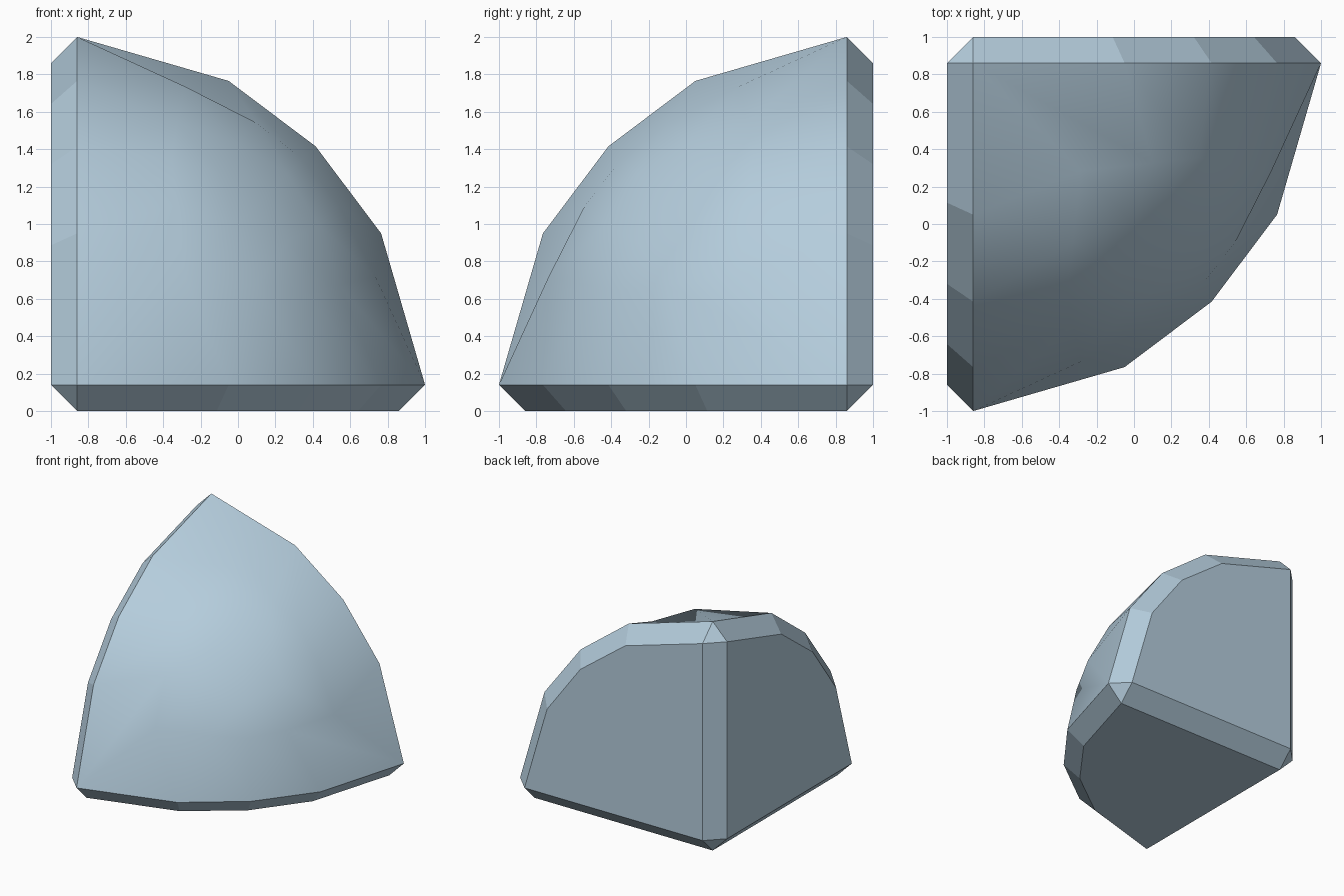
import bpy, bmesh
from mathutils import Vector

if "Cube" in bpy.data.objects:
    bpy.data.objects.remove(bpy.data.objects["Cube"])

R, C = 2.008, 0.14          # dome radius, chamfer width

mat = bpy.data.materials.new("pale blue grey")
mat.diffuse_color = (0.46, 0.61, 0.72, 1)
mat.use_nodes = True
mat.node_tree.nodes["Principled BSDF"].inputs["Base Color"].default_value = mat.diffuse_color

bm = bmesh.new()
smooth_faces = []


def face(points, smooth=False):
    """Add a face in all three cyclic orientations around the corner axis."""
    for k in range(3):
        vs = []
        for p in points:
            p = tuple(p)
            q = p[k:] + p[:k]
            vs.append(bm.verts.new((q[0] - 1, 1 - q[1], q[2])))
        f = bm.faces.new(vs)
        f.smooth = smooth


def on_sphere(*pts):
    s = sum((Vector(p) for p in pts), Vector())
    return s.normalized() * R


# outlines along one side: chamfer inner edge, dome rim, first dome ring
flat = [(C, 0, 1.86), (.886, 0, 1.642), (1.32, 0, 1.32), (1.642, 0, .886), (1.86, 0, C)]
rim = [(C, C, 2), (.95, C, 1.765), (1.415, C, 1.415), (1.765, C, .95), (2, C, C)]
ring = [(.717, .717, 1.735), (1.10, .674, 1.54), (1.345, .646, 1.345),
        (1.54, .674, 1.10), (1.735, .717, .717)]

# flat side with its chamfer and the outer band of the dome
face(flat + [(C, 0, C)])
for i in range(4):
    face([flat[i], flat[i + 1], rim[i + 1], rim[i]])
    face([rim[i], rim[i + 1], ring[i + 1], ring[i]], True)

# straight chamfer between two flat sides and the small triangle at its tip
face([(C, 0, C), (C, 0, 1.86), (0, C, 1.86), (0, C, C)])
face([(C, 0, 1.86), (C, C, 2), (0, C, 1.86)])


# inner dome patch, two by two
def mirror(p):
    return (p[1], p[0], p[2])


v, f1, e1 = ring[:3]
f2, e2 = mirror(f1), mirror(e1)
mid = on_sphere((1, 1, 1))
g = on_sphere(v, e1, mid, e2)
h1, h2 = on_sphere(e1, mid), on_sphere(e2, mid)
for quad in ([v, f1, g, f2], [f1, e1, h1, g], [g, h1, mid, h2], [f2, g, h2, e2]):
    face(quad, True)

# triangle at the square corner
bm.faces.new([bm.verts.new((a - 1, 1 - b, c))
              for a, b, c in ((C, 0, C), (0, C, C), (C, C, 0))])

bmesh.ops.remove_doubles(bm, verts=bm.verts[:], dist=0.002)
bmesh.ops.recalc_face_normals(bm, faces=bm.faces[:])
for e in bm.edges:
    e.smooth = all(f.smooth for f in e.link_faces)

mesh = bpy.data.meshes.new("rounded_corner_block")
bm.to_mesh(mesh)
bm.free()
mesh.materials.append(mat)
obj = bpy.data.objects.new("rounded_corner_block", mesh)
bpy.context.collection.objects.link(obj)
